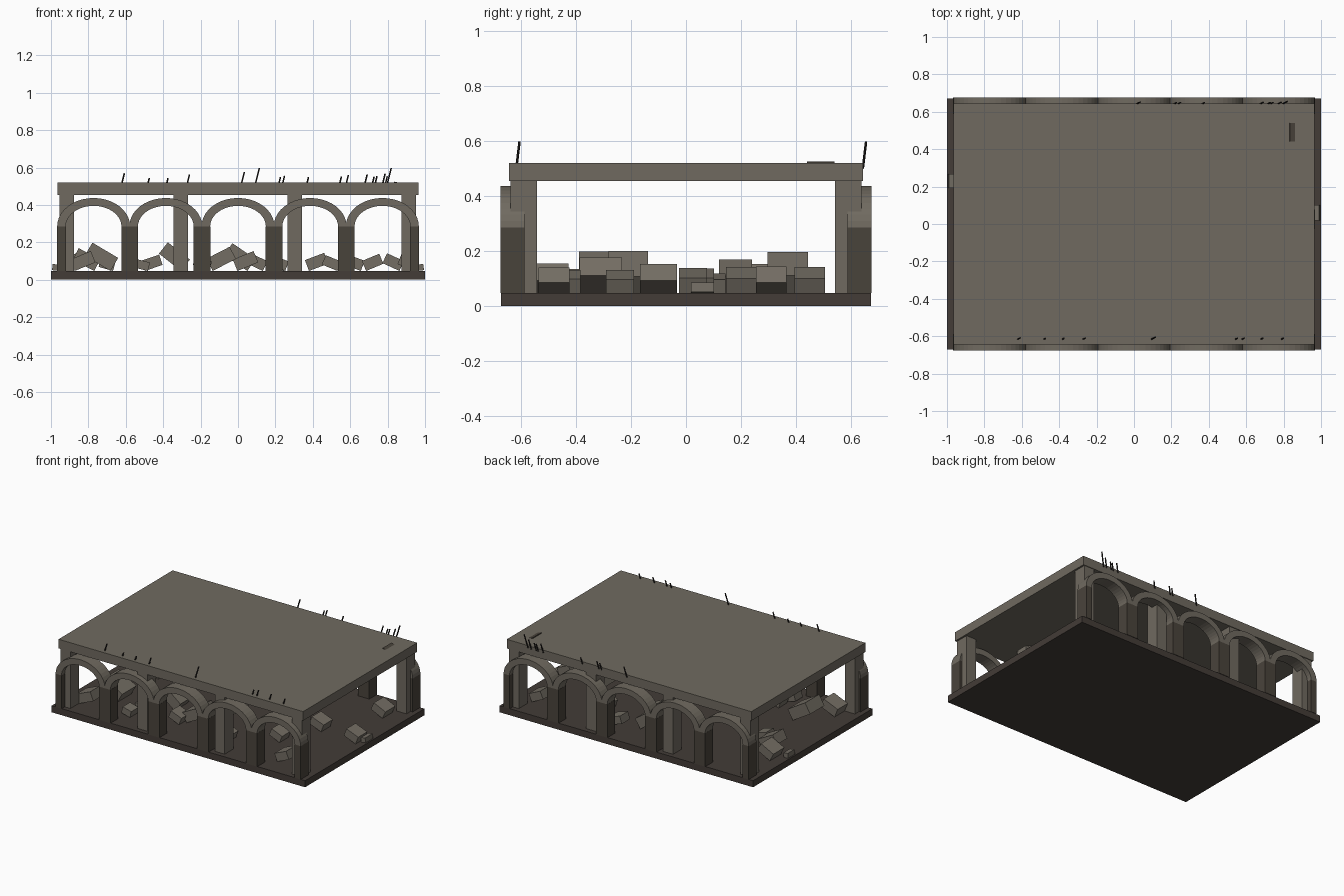
import bpy, bmesh, math, random
from mathutils import Matrix, Vector

if "Cube" in bpy.data.objects:
    bpy.data.objects.remove(bpy.data.objects["Cube"])

random.seed(4)


def material(name, r, g, b):
    m = bpy.data.materials.new(name)
    lin = [((c / 255 + 0.055) / 1.055) ** 2.4 for c in (r, g, b)]
    m.diffuse_color = (*lin, 1)
    m.use_nodes = True
    m.node_tree.nodes["Principled BSDF"].inputs["Base Color"].default_value = m.diffuse_color
    return m


CONCRETE = material("concrete", 112, 106, 96)
FLOOR = material("dark floor", 67, 60, 55)
PIER = material("dark pier stone", 73, 67, 59)
RUBBLE = material("rubble grey", 115, 109, 99)
STEEL = material("rusted black steel", 36, 33, 31)


def finish(name, bm, mat):
    bmesh.ops.recalc_face_normals(bm, faces=bm.faces)
    me = bpy.data.meshes.new(name)
    bm.to_mesh(me)
    bm.free()
    me.materials.append(mat)
    ob = bpy.data.objects.new(name, me)
    bpy.context.collection.objects.link(ob)
    return ob


def add_box(bm, centre, size, tilt=0):
    # box tilted about the y axis
    m = (Matrix.Translation(centre) @ Matrix.Rotation(tilt, 4, 'Y')
         @ Matrix.Diagonal((*size, 1)))
    bmesh.ops.create_cube(bm, size=1, matrix=m)


def box(name, x0, x1, y0, y1, z0, z1, mat):
    bm = bmesh.new()
    add_box(bm, ((x0 + x1) / 2, (y0 + y1) / 2, (z0 + z1) / 2),
            (x1 - x0, y1 - y0, z1 - z0))
    return finish(name, bm, mat)


def arch(name, cx, y0, y1, z, mat, n=20):
    # half-ellipse ring with depth in y
    bm = bmesh.new()
    rings = []
    for i in range(n + 1):
        c, s = math.cos(math.pi * i / n), math.sin(math.pi * i / n)
        outer = (cx + 0.195 * c, z + 0.152 * s)
        inner = (cx + 0.149 * c, z + 0.11 * s)
        rings.append([bm.verts.new((p[0], y, p[1])) for p, y in
                      ((outer, y0), (outer, y1), (inner, y1), (inner, y0))])
    for a, b in zip(rings, rings[1:]):
        for k in range(4):
            bm.faces.new((a[k], a[(k + 1) % 4], b[(k + 1) % 4], b[k]))
    bm.faces.new(rings[0])
    bm.faces.new(rings[-1])
    return finish(name, bm, mat)


# floor and roof slabs
box("floor_slab", -1, 1, -0.672, 0.672, 0, 0.047, FLOOR)
box("roof_slab", -0.966, 0.964, -0.643, 0.643, 0.454, 0.519, CONCRETE)

# arcades, front and back
for side, s in (("front", -1), ("back", 1)):
    y0, y1 = sorted((s * 0.588, s * 0.675))
    for i in range(6):
        px = -0.965 + i * 0.386
        x0, x1 = max(px - 0.045, -0.967), min(px + 0.045, 0.967)
        box(f"{side}_pier", x0, x1, y0, y1, 0.047, 0.285, PIER)
    for i in range(5):
        arch(f"{side}_arch", (i - 2) * 0.386, y0, y1, 0.285, CONCRETE)
    # square columns carrying the roof
    c0, c1 = sorted((s * 0.541, s * 0.638))
    for i in range(4):
        cx = -0.915 + i * 0.609
        box(f"{side}_column", cx - 0.039, cx + 0.039, c0, c1, 0.047, 0.454, CONCRETE)

# fallen blocks resting on the floor: x, y, length
BLOCKS = [
    (-0.83, -0.485, 0.12), (-0.73, -0.31, 0.16), (-0.81, 0.18, 0.13),
    (-0.88, 0.30, 0.11), (-0.70, 0.10, 0.08), (-0.51, -0.49, 0.07),
    (-0.46, -0.38, 0.10), (-0.34, -0.21, 0.15), (-0.19, -0.39, 0.09),
    (-0.09, -0.31, 0.14), (0.01, 0.37, 0.15), (0.10, 0.20, 0.10),
    (0.04, -0.10, 0.12), (0.22, -0.43, 0.09), (0.21, 0.45, 0.09),
    (0.42, 0.31, 0.11), (0.50, -0.24, 0.09), (0.62, 0.05, 0.10),
    (0.72, -0.48, 0.10), (0.83, 0.45, 0.10), (0.91, 0.025, 0.10),
    (0.975, 0.06, 0.035), (-0.975, 0.23, 0.035),
]
bm = bmesh.new()
for i, (x, y, length) in enumerate(BLOCKS):
    depth = max(length, 0.08) * random.uniform(0.9, 1.15)
    height = 0.02 + 0.38 * length
    tilt = math.radians(length * random.uniform(180, 260)) * (1 if i % 3 else -1)
    rise = (length * abs(math.sin(tilt)) + height * math.cos(tilt)) / 2
    add_box(bm, (x, y, 0.047 + rise), (length, depth, height), tilt)
finish("rubble_blocks", bm, RUBBLE)

# small broken flake near the roof's back right corner
bm = bmesh.new()
add_box(bm, (0.85, 0.49, 0.517), (0.035, 0.1, 0.008), math.radians(12))
finish("roof_flake", bm, PIER)

# exposed reinforcing bars along both roof edges, leaning outwards in x
BARS = {
    "front": (-0.617, (-0.625, -0.485, -0.385, -0.275, 0.09, 0.54, 0.575, 0.675, 0.785)),
    "back": (0.643, (0.015, 0.215, 0.235, 0.365, 0.675, 0.715, 0.73, 0.77, 0.795)),
}
for side, (y, xs) in BARS.items():
    bm = bmesh.new()
    for x in xs:
        tall = x in (0.09, 0.795)
        h = 0.097 if tall else random.uniform(0.042, 0.075)
        d = Vector((0.25 * h, 0.12 * h, h))
        rot = d.to_track_quat('Z', 'Y').to_matrix().to_4x4()
        bmesh.ops.create_cone(bm, cap_ends=True, segments=6, radius1=0.0045,
                              radius2=0.0045, depth=d.length,
                              matrix=Matrix.Translation(Vector((x, y, 0.5)) + d / 2) @ rot)
    finish(f"{side}_rebar", bm, STEEL)
